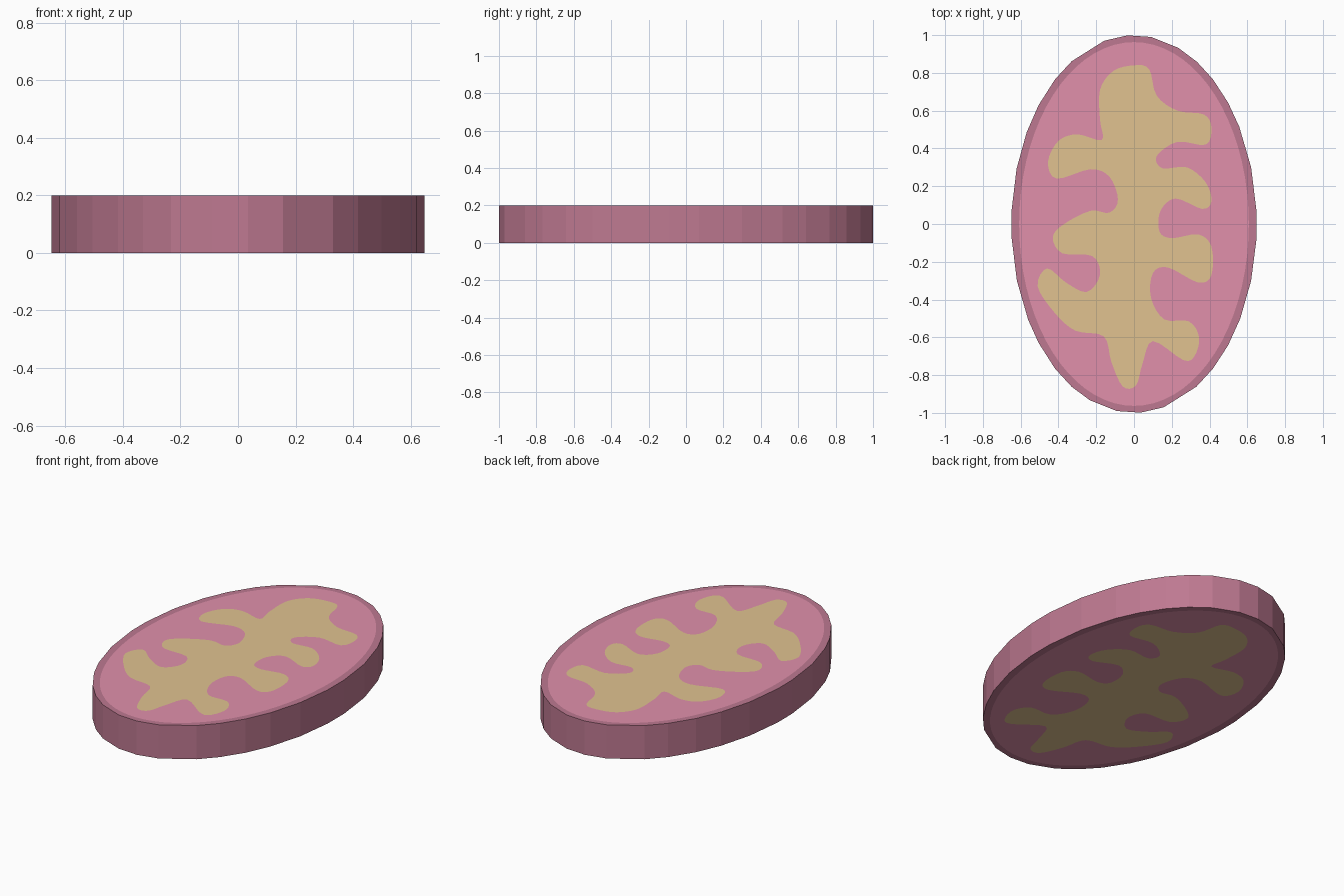
import bpy, math
from mathutils import Vector
from mathutils.geometry import tessellate_polygon

if "Cube" in bpy.data.objects:
    bpy.data.objects.remove(bpy.data.objects["Cube"])

HEIGHT = 0.2


def material(name, rgb):
    mat = bpy.data.materials.new(name)
    lin = [((c / 255 + 0.055) / 1.055) ** 2.4 for c in rgb]
    mat.diffuse_color = (*lin, 1.0)
    mat.use_nodes = True
    mat.node_tree.nodes["Principled BSDF"].inputs["Base Color"].default_value = mat.diffuse_color
    return mat


def ellipse(a, b, degrees):
    return [(a * math.cos(math.radians(d)), b * math.sin(math.radians(d))) for d in degrees]


def smooth_loop(keys, steps=4):
    """Closed Catmull-Rom curve through the key points."""
    out, n = [], len(keys)
    for i in range(n):
        p0, p1, p2, p3 = (Vector(keys[(i + k) % n]) for k in (-1, 0, 1, 2))
        for s in range(steps):
            t = s / steps
            p = 0.5 * (2 * p1 + (p2 - p0) * t + (2 * p0 - 5 * p1 + 4 * p2 - p3) * t * t
                       + (3 * p1 - p0 - 3 * p2 + p3) * t ** 3)
            out.append((p.x, p.y))
    return out


def slab(name, loops, mat, walls=False):
    """Flat top and bottom faces between the loops (first outer, rest holes)."""
    flat = [p for loop in loops for p in loop]
    n = len(flat)
    verts = [(x, y, HEIGHT) for x, y in flat] + [(x, y, 0) for x, y in flat]
    faces = []
    for a, b, c in tessellate_polygon([[Vector((x, y, 0)) for x, y in l] for l in loops]):
        pa, pb, pc = (Vector(flat[i]) for i in (a, b, c))
        cross = (pb - pa).cross(pc - pa)
        if abs(cross) < 1e-10:
            continue
        if cross < 0:
            b, c = c, b
        faces += [(a, b, c), (c + n, b + n, a + n)]
    if walls:
        m = len(loops[0])
        for i in range(m):
            j = (i + 1) % m
            faces.append((i, i + n, j + n, j))
    mesh = bpy.data.meshes.new(name)
    mesh.from_pydata(verts, [], faces)
    mesh.materials.append(mat)
    mesh.update()
    obj = bpy.data.objects.new(name, mesh)
    bpy.context.collection.objects.link(obj)
    return obj


# Slightly uneven 32-sided outer edge
outer = ellipse(0.65, 1.0, [
    4, 17.5, 31, 40, 50, 59, 69, 82, 93, 104, 120.5, 130, 141, 151, 163, 176,
    184, 197.5, 210.5, 219, 230, 239.5, 249, 262, 273, 284, 300.5, 310, 320, 330, 342.5, 355])
inner = ellipse(0.608, 0.963, [i * 5 for i in range(72)])

# Folded core outline, clockwise from the top
folds = smooth_loop([
    (0, .84), (.08, .82), (.12, .68), (.23, .60), (.37, .58), (.41, .51), (.38, .42),
    (.23, .435), (.12, .36), (.15, .295), (.28, .30), (.38, .22), (.41, .12), (.36, .08),
    (.22, .135), (.14, .07), (.135, -.04), (.20, -.075), (.34, -.055), (.41, -.12),
    (.41, -.27), (.34, -.31), (.18, -.23), (.10, -.26), (.09, -.39), (.16, -.505),
    (.29, -.515), (.345, -.60), (.32, -.70), (.26, -.72), (.10, -.62), (.045, -.74),
    (.01, -.855), (-.06, -.86), (-.12, -.73), (-.16, -.595), (-.31, -.565), (-.42, -.47),
    (-.51, -.33), (-.46, -.235), (-.36, -.31), (-.25, -.36), (-.18, -.27), (-.22, -.17),
    (-.38, -.155), (-.43, -.07), (-.37, 0), (-.23, .07), (-.13, .06), (-.085, .13),
    (-.13, .25), (-.23, .29), (-.41, .24), (-.455, .33), (-.40, .44), (-.30, .475),
    (-.17, .445), (-.18, .55), (-.18, .71), (-.11, .81)])

slab("outer_rim", [outer, inner], material("dusty rose", (190, 121, 145)), walls=True)
slab("inner_filling", [inner, folds], material("pink", (225, 144, 171)))
slab("folded_core", [folds], material("tan", (225, 194, 144)))
